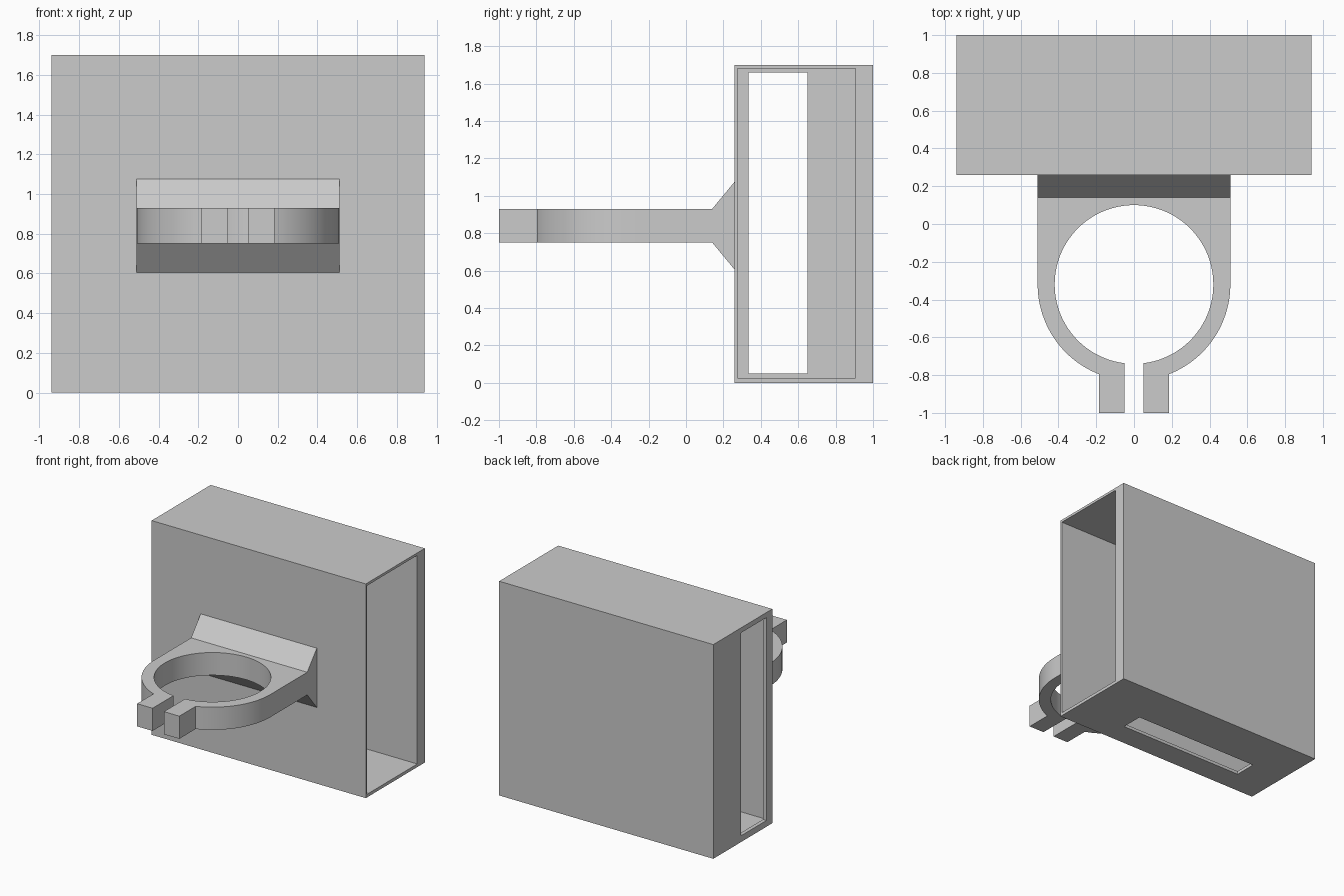
import bpy, bmesh, math
from mathutils import Vector

old = bpy.data.objects.get("Cube")
if old:
    bpy.data.objects.remove(old, do_unlink=True)

# Single plastic colour
grey = bpy.data.materials.new("plain_grey")
grey.use_nodes = True
colour = (0.6, 0.6, 0.6, 1)
grey.diffuse_color = colour
grey.node_tree.nodes["Principled BSDF"].inputs["Base Color"].default_value = colour


def make(name, bm, helper=False):
    bmesh.ops.recalc_face_normals(bm, faces=bm.faces)
    mesh = bpy.data.meshes.new(name)
    bm.to_mesh(mesh)
    bm.free()
    mesh.materials.append(grey)
    obj = bpy.data.objects.new(name, mesh)
    bpy.context.collection.objects.link(obj)
    if helper:
        obj.hide_render = True
        obj.hide_viewport = True
        obj.display_type = 'WIRE'
    return obj


def box(name, low, high, helper=False):
    bm = bmesh.new()
    bmesh.ops.create_cube(bm, size=1)
    low, high = Vector(low), Vector(high)
    for v in bm.verts:
        v.co = (low + high) / 2 + v.co * (high - low)
    return make(name, bm, helper)


def prism(name, points, offset):
    bm = bmesh.new()
    face = bm.faces.new([bm.verts.new(p) for p in points])
    result = bmesh.ops.extrude_face_region(bm, geom=[face], use_keep_orig=True)
    moved = [g for g in result["geom"] if isinstance(g, bmesh.types.BMVert)]
    bmesh.ops.translate(bm, verts=moved, vec=offset)
    return make(name, bm)


def cut(target, cutter):
    mod = target.modifiers.new(cutter.name, 'BOOLEAN')
    mod.operation = 'DIFFERENCE'
    mod.solver = 'EXACT'
    mod.object = cutter


# Hollow case, open at its left end, slotted at its right end and underneath
W, FRONT, TOP = 0.94, 0.26, 1.7
case = box("case", (-W, FRONT, 0), (W, 1, TOP))
cut(case, box("cavity_cutter", (-W + 0.03, 0.275, 0.025), (W + 0.1, 0.905, 1.68), True))
cut(case, box("end_slot_cutter", (-W - 0.1, 0.335, 0.05), (-W + 0.1, 0.65, 1.66), True))
cut(case, box("bottom_slot_cutter", (-0.64, 0.45, -0.1), (0.475, 0.63, 0.1), True))

# Clamp: half outline from the slit round the outside, mirrored, then the bore
LOW, HIGH, BACK = 0.75, 0.93, 0.14
CY, OUTER, INNER, EAR, GAP = -0.32, 0.51, 0.42, 0.185, 0.05
STEPS = 48


def arc(radius, start, end):
    return [(radius * math.cos(start + (end - start) * i / STEPS),
             CY + radius * math.sin(start + (end - start) * i / STEPS))
            for i in range(STEPS + 1)]


half = arc(INNER, math.pi / 2, -math.acos(GAP / INNER))
half += [(GAP, -1), (EAR, -1)]
half += arc(OUTER, -math.acos(EAR / OUTER), 0) + [(OUTER, BACK)]
# The two halves meet on the centre line at the top of the bore
for name, side in (("clamp_left", 1), ("clamp_right", -1)):
    outline = half + [(0, BACK)]
    clamp = prism(name, [(side * x, y, LOW) for x, y in outline], (0, 0, HIGH - LOW))
    # Remove the hidden seam between halves
    bm = bmesh.new()
    bm.from_mesh(clamp.data)
    if side == 1:
        joined = bm
    else:
        other = bpy.data.objects["clamp_left"]
        bm.from_mesh(other.data)
        seam = [f for f in bm.faces if all(abs(v.co.x) < 1e-5 for v in f.verts)]
        bmesh.ops.delete(bm, geom=seam, context='FACES')
        bmesh.ops.remove_doubles(bm, verts=bm.verts, dist=1e-5)
        flat = [e for e in bm.edges if all(abs(v.co.x) < 1e-5 for v in e.verts)
                and abs(e.verts[0].co.z - e.verts[1].co.z) < 1e-5]
        bmesh.ops.dissolve_edges(bm, edges=flat, use_verts=False)
        bmesh.ops.recalc_face_normals(bm, faces=bm.faces)
        bm.to_mesh(clamp.data)
        bpy.data.objects.remove(other, do_unlink=True)
        clamp.name = "clamp_ring"
    bm.free()

# Bolt hole through both ears
bm = bmesh.new()
bmesh.ops.create_cone(bm, cap_ends=True, segments=32, radius1=0.048, radius2=0.048, depth=0.6)
for v in bm.verts:
    v.co = (v.co.z, v.co.x - 0.89, v.co.y + 0.84)
cut(clamp, make("bolt_hole_cutter", bm, True))

# Flared bracket between clamp and case
profile = [(BACK, LOW), (FRONT, 0.605), (FRONT, 1.075), (BACK, HIGH)]
prism("flared_bracket", [(-OUTER, y, z) for y, z in profile], (2 * OUTER, 0, 0))

# Smooth round walls, sharp edges kept
bpy.ops.object.select_all(action='DESELECT')
clamp.select_set(True)
bpy.context.view_layer.objects.active = clamp
bpy.ops.object.shade_smooth_by_angle(angle=math.radians(30))
